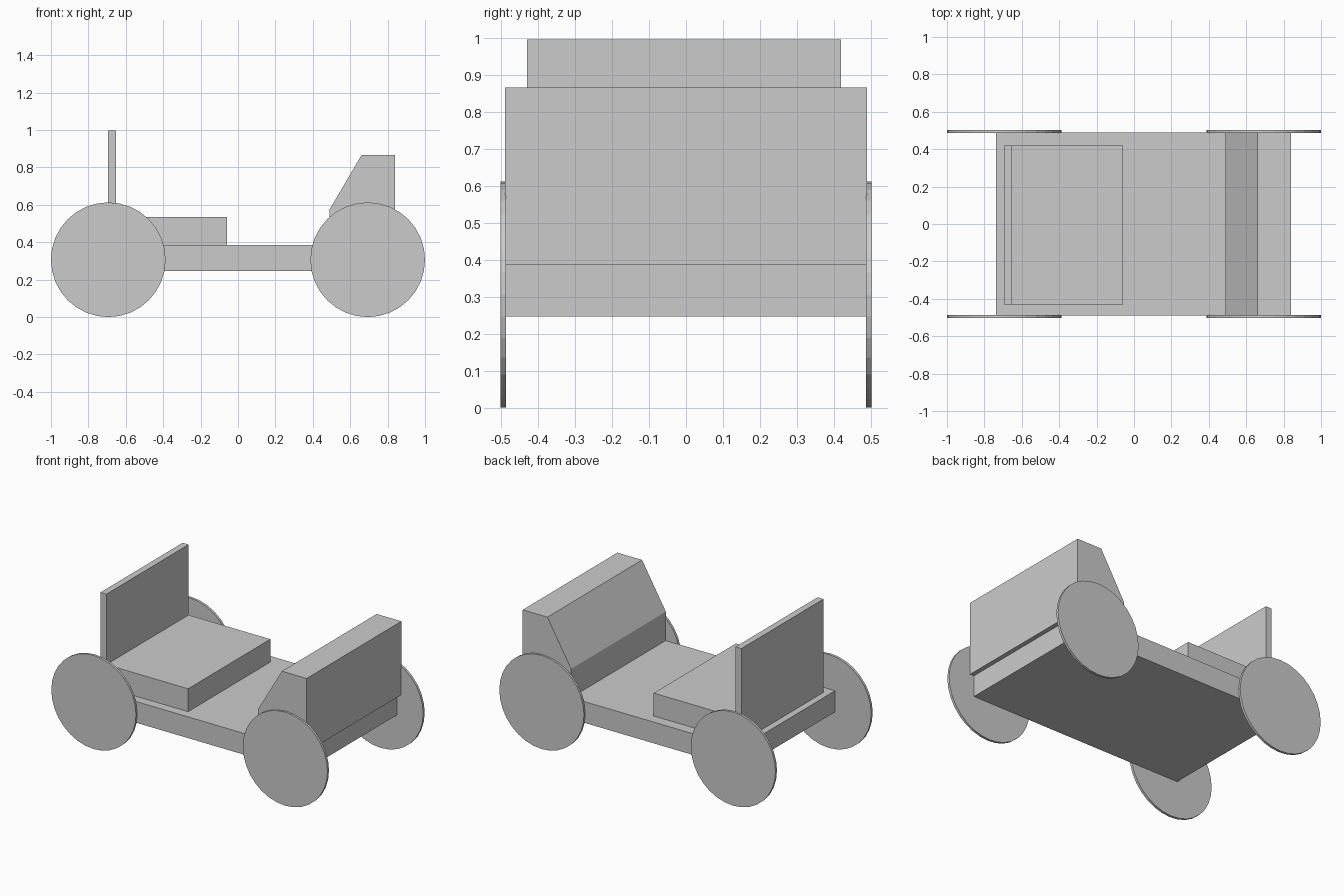
import bpy
import bmesh
from math import pi

if "Cube" in bpy.data.objects:
    bpy.data.objects.remove(bpy.data.objects["Cube"])


def prism(name, profile, y0, y1):
    """Extrude an x-z profile from y0 to y1."""
    bm = bmesh.new()
    face = bm.faces.new([bm.verts.new((x, y0, z)) for x, z in profile])
    ext = bmesh.ops.extrude_face_region(bm, geom=[face])
    moved = [v for v in ext["geom"] if isinstance(v, bmesh.types.BMVert)]
    bmesh.ops.translate(bm, verts=moved, vec=(0, y1 - y0, 0))
    bmesh.ops.recalc_face_normals(bm, faces=bm.faces)
    mesh = bpy.data.meshes.new(name)
    bm.to_mesh(mesh)
    bm.free()
    obj = bpy.data.objects.new(name, mesh)
    bpy.context.collection.objects.link(obj)
    return obj


def box(name, x0, x1, y0, y1, z0, z1):
    return prism(name, [(x0, z0), (x1, z0), (x1, z1), (x0, z1)], y0, y1)


DECK = 0.386            # top of the chassis
HALF = 0.49             # half body width
RADIUS = 0.3065

# Chassis slab
box("chassis", -0.738, 0.811, -HALF, HALF, 0.247, DECK)

# Front cowl with sloped dash, overhanging the chassis slightly
prism("front_cowl", [(0.489, DECK), (0.84, DECK), (0.84, 0.867),
                     (0.661, 0.867), (0.489, 0.574)], -HALF, HALF)

# Bench seat and upright backrest
box("seat", -0.652, -0.06, -0.43, 0.42, DECK, 0.536)
box("seat_back", -0.695, -0.652, -0.43, 0.42, DECK, 0.997)

# Four thin disc wheels
for end, x in (("rear", -0.6935), ("front", 0.6935)):
    for side, y in (("right", -0.495), ("left", 0.495)):
        bpy.ops.mesh.primitive_cylinder_add(
            vertices=32, radius=RADIUS, depth=0.016,
            location=(x, y, RADIUS), rotation=(pi / 2, 0, 0))
        bpy.context.object.name = f"{end}_{side}_wheel"
